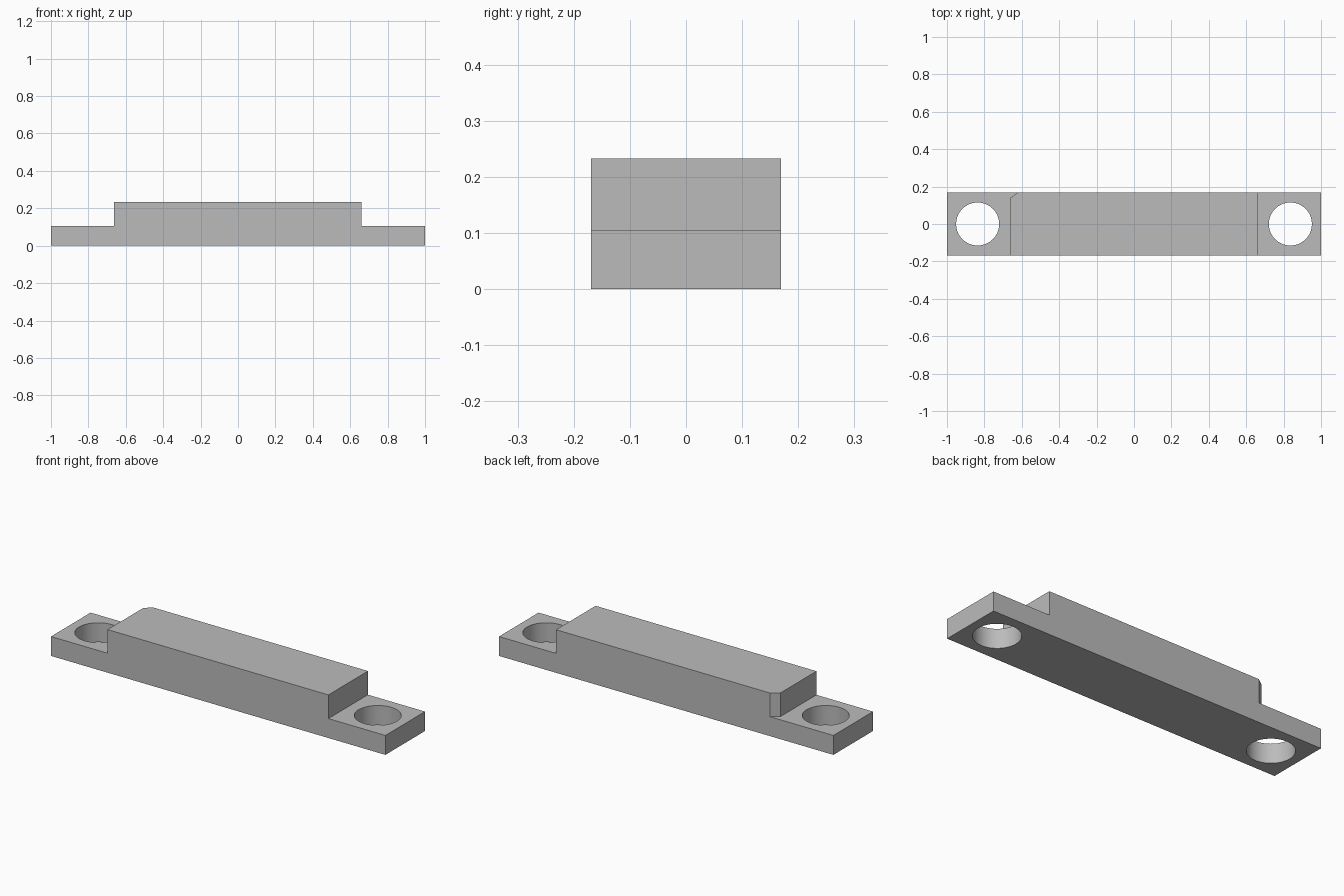
import bpy
import bmesh
from math import radians
from mathutils import Vector

cube = bpy.data.objects.get("Cube")
if cube:
    bpy.data.objects.remove(cube, do_unlink=True)

HALF_DEPTH = 0.169
STEP_Z, TOP_Z = 0.105, 0.233
BLOCK_LEFT, BLOCK_RIGHT = -0.662, 0.659
HOLE_X, HOLE_RADIUS = 0.836, 0.115

grey = bpy.data.materials.new("plain grey")
grey.use_nodes = True
grey.diffuse_color = (0.5, 0.5, 0.5, 1)
grey.node_tree.nodes["Principled BSDF"].inputs["Base Color"].default_value = (0.5, 0.5, 0.5, 1)


def prism(name, outline, direction):
    """Extrude a closed outline of 3D points along a direction."""
    bm = bmesh.new()
    face = bm.faces.new([bm.verts.new(p) for p in outline])
    result = bmesh.ops.extrude_face_region(bm, geom=[face])
    moved = [v for v in result["geom"] if isinstance(v, bmesh.types.BMVert)]
    bmesh.ops.translate(bm, verts=moved, vec=Vector(direction))
    bmesh.ops.recalc_face_normals(bm, faces=bm.faces)
    mesh = bpy.data.meshes.new(name)
    bm.to_mesh(mesh)
    bm.free()
    mesh.materials.append(grey)
    obj = bpy.data.objects.new(name, mesh)
    bpy.context.collection.objects.link(obj)
    return obj


def cut(target, cutter):
    """Subtract the cutter from the target, then discard it."""
    cutter.hide_render = True
    mod = target.modifiers.new("cut", 'BOOLEAN')
    mod.operation, mod.solver, mod.object = 'DIFFERENCE', 'EXACT', cutter
    bpy.ops.object.select_all(action='DESELECT')
    target.select_set(True)
    bpy.context.view_layer.objects.active = target
    bpy.ops.object.modifier_apply(modifier=mod.name)
    bpy.data.objects.remove(cutter, do_unlink=True)


# Bar with a raised centre and a lower mounting tab at each end
profile = [(-1, 0), (1, 0), (1, STEP_Z), (BLOCK_RIGHT, STEP_Z), (BLOCK_RIGHT, TOP_Z),
           (BLOCK_LEFT, TOP_Z), (BLOCK_LEFT, STEP_Z), (-1, STEP_Z)]
bar = prism("mounting_bar", [(x, -HALF_DEPTH, z) for x, z in profile], (0, 2 * HALF_DEPTH, 0))

# Small chamfer on one rear corner of the raised centre
dx, dy = 0.041, 0.03
corner = [(BLOCK_LEFT - dx, HALF_DEPTH - 2 * dy, STEP_Z),
          (BLOCK_LEFT + 2 * dx, HALF_DEPTH + dy, STEP_Z),
          (BLOCK_LEFT - dx, HALF_DEPTH + dy, STEP_Z)]
cut(bar, prism("chamfer_cutter", corner, (0, 0, 0.3)))

# Round bolt hole through each tab
for side in (-1, 1):
    bpy.ops.mesh.primitive_cylinder_add(vertices=64, radius=HOLE_RADIUS, depth=1,
                                        location=(side * HOLE_X, 0, 0))
    hole = bpy.context.object
    hole.name = "hole_cutter"
    hole.data.materials.append(grey)
    cut(bar, hole)

# Smooth hole walls, crisp edges elsewhere
bpy.ops.object.select_all(action='DESELECT')
bar.select_set(True)
bpy.context.view_layer.objects.active = bar
bpy.ops.object.shade_smooth_by_angle(angle=radians(25))
